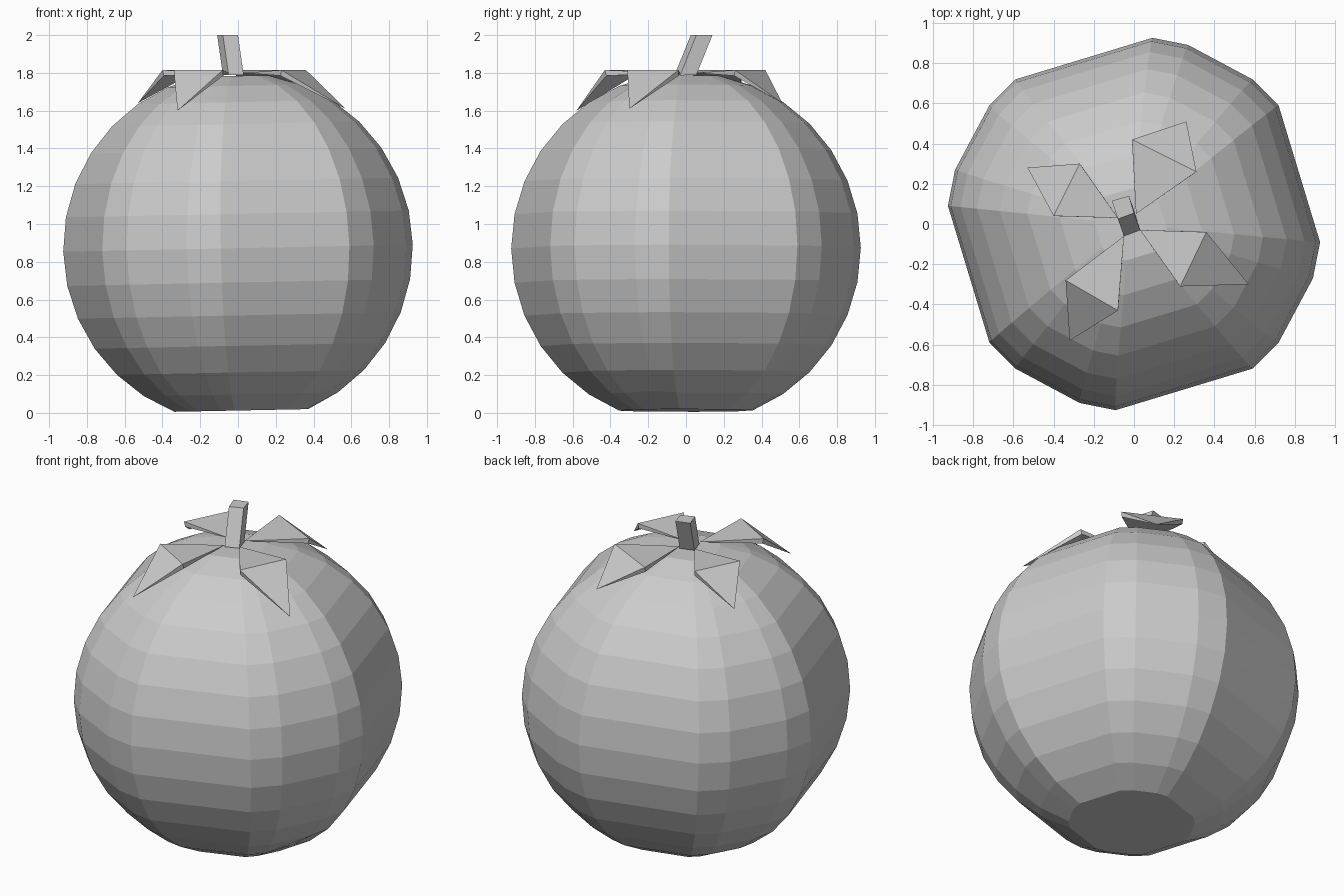
import bpy
from math import sin, cos, radians
from mathutils import Matrix, Vector

if "Cube" in bpy.data.objects:
    bpy.data.objects.remove(bpy.data.objects["Cube"])


def make(name, verts, faces):
    me = bpy.data.meshes.new(name)
    me.from_pydata([tuple(v) for v in verts], [], faces)
    me.update()
    ob = bpy.data.objects.new(name, me)
    bpy.context.collection.objects.link(ob)
    return ob


# Fruit body: sphere latitudes, with four chamfer-like lobes around (16 meridians)
R, CZ = 0.93, 0.872
angles = sorted((a + q * 90) % 360 for q in range(4)
                for a in (39.375, 50.625, 73.125, 84.375))
tilt = Matrix.Rotation(-0.02, 4, 'Y')
n, rows = len(angles), range(-6, 8)
verts, faces = [], []
for k in rows:
    lat = radians(k * 11.25)
    for a in angles:
        t = radians(a)
        p = tilt @ Vector((R * cos(lat) * cos(t), R * cos(lat) * sin(t), R * sin(lat)))
        verts.append(p + Vector((0, 0, CZ)))
for r in range(len(rows) - 1):
    for i in range(n):
        j = (i + 1) % n
        faces.append((r * n + i, r * n + j, (r + 1) * n + j, (r + 1) * n + i))
faces.append(tuple(reversed(range(n))))
faces.append(tuple((len(rows) - 1) * n + i for i in range(n)))
# small dent low on the right side
d = min(range(n), key=lambda i: abs(angles[i] - 343.125))
ring = [n + (d - 1) % n, n + (d + 1) % n, d, 2 * n + d]
verts[n + d] = sum((verts[i] for i in ring), Vector()) / 4
make("fruit_body", verts, faces)


# Leaves: a thin flat triangle from the stem, then a folded-down tip
def leaf(name, base, left, right, tip, tip_z):
    drop = 0.03
    v = [(*base, 1.80), (*left, 1.815), (*right, 1.815), (*tip, tip_z),
         (left[0] * .98, left[1] * .98, 1.815 - drop),
         (right[0] * .98, right[1] * .98, 1.815 - drop)]
    f = [(0, 2, 1), (1, 2, 3), (0, 4, 5), (4, 3, 5),
         (0, 1, 4), (1, 3, 4), (0, 5, 2), (2, 5, 3)]
    make(name, v, f)


leaf("leaf_back", (0.01, 0.05), (-0.01, 0.42), (0.31, 0.26), (0.26, 0.51), 1.64)
leaf("leaf_right", (0.03, -0.03), (0.36, -0.04), (0.23, -0.31), (0.57, -0.30), 1.61)
leaf("leaf_front", (-0.05, -0.06), (-0.08, -0.43), (-0.34, -0.28), (-0.32, -0.58), 1.60)
leaf("leaf_left", (-0.08, 0.03), (-0.40, 0.04), (-0.27, 0.30), (-0.53, 0.28), 1.64)

# Stem: square bar leaning backwards
sq = [(-0.05, -0.06), (0.03, -0.03), (0.005, 0.055), (-0.08, 0.03)]
sv = [(x, y, 1.79) for x, y in sq] + [(x - 0.03, y + 0.085, 2.0) for x, y in sq]
sf = [(3, 2, 1, 0), (4, 5, 6, 7)] + [(i, (i + 1) % 4, (i + 1) % 4 + 4, i + 4) for i in range(4)]
make("stem", sv, sf)
